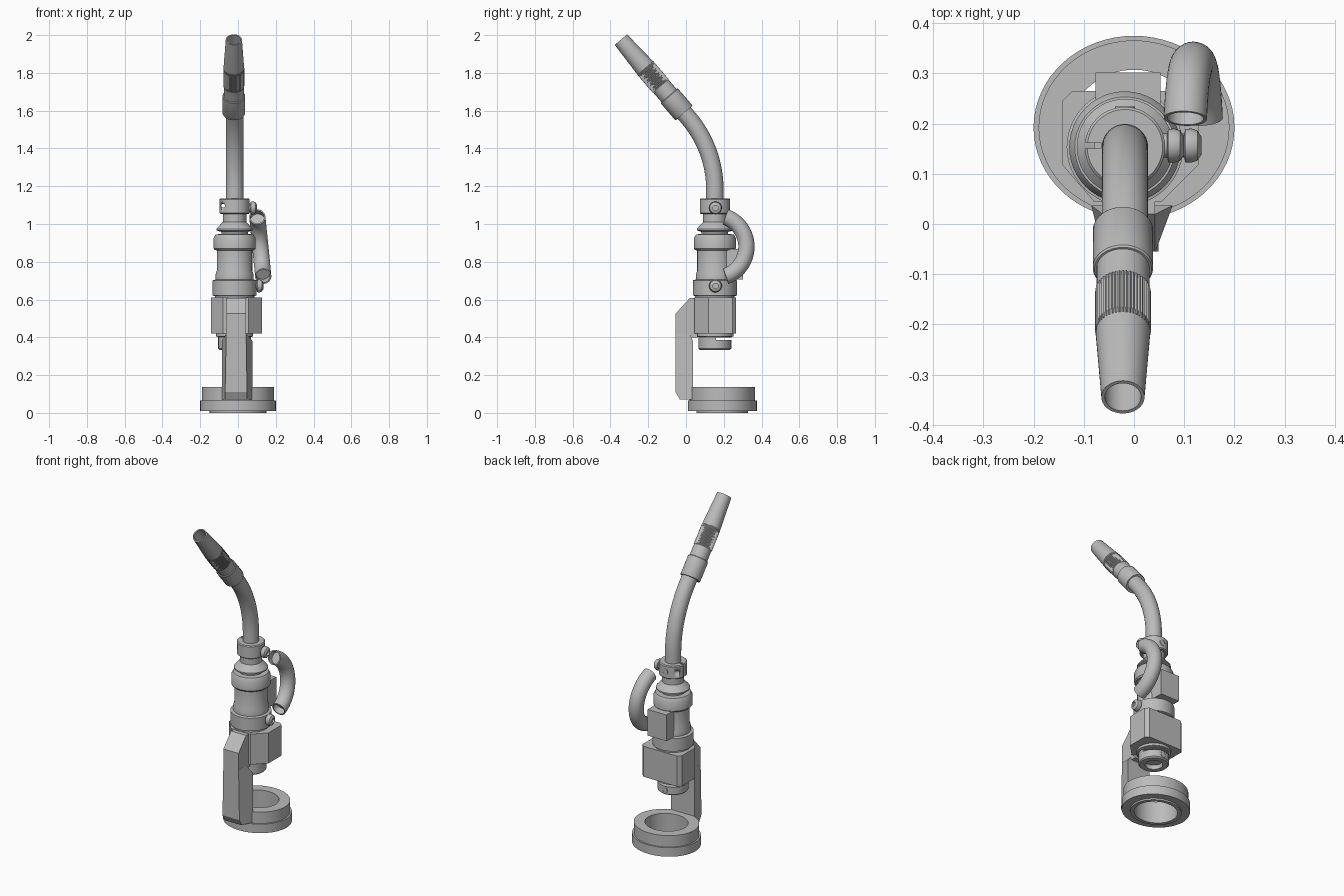
import bpy, bmesh, math
from mathutils import Vector, Matrix

if "Cube" in bpy.data.objects:
    bpy.data.objects.remove(bpy.data.objects["Cube"], do_unlink=True)

GREY = (0.5, 0.5, 0.5, 1)
steel = bpy.data.materials.new("plain grey")
steel.diffuse_color = GREY
steel.use_nodes = True
steel.node_tree.nodes["Principled BSDF"].inputs["Base Color"].default_value = GREY

AX, AY = -0.018, 0.153          # main vertical axis
X, Y, Z = Vector((1, 0, 0)), Vector((0, 1, 0)), Vector((0, 0, 1))


def finish(name, bm, smooth=True):
    bmesh.ops.recalc_face_normals(bm, faces=bm.faces)
    mesh = bpy.data.meshes.new(name)
    bm.to_mesh(mesh)
    bm.free()
    mesh.materials.append(steel)
    obj = bpy.data.objects.new(name, mesh)
    bpy.context.collection.objects.link(obj)
    if smooth:
        bpy.ops.object.select_all(action="DESELECT")
        obj.select_set(True)
        bpy.context.view_layer.objects.active = obj
        bpy.ops.object.shade_smooth_by_angle(angle=math.radians(35))
    return obj


def sweep(name, rings, side=X, segs=48, closed=False, ridge=0):
    """Skin circular rings given as (centre, direction, radius)."""
    bm = bmesh.new()
    loops = []
    for centre, direction, radius in rings:
        d = direction.normalized()
        u = (side - d * side.dot(d)).normalized()
        v = d.cross(u)
        loop = []
        for i in range(segs):
            a = math.tau * i / segs
            r = radius - ridge * (i % 2)
            loop.append(bm.verts.new(centre + (u * math.cos(a) + v * math.sin(a)) * r))
        loops.append(loop)
    pairs = list(zip(loops, loops[1:]))
    if closed:
        pairs.append((loops[-1], loops[0]))
    else:
        bm.faces.new(loops[0])
        bm.faces.new(loops[-1])
    for a, b in pairs:
        for i in range(segs):
            j = (i + 1) % segs
            bm.faces.new((a[i], a[j], b[j], b[i]))
    return finish(name, bm)


def turned(name, profile, origin=Vector((AX, AY, 0)), axis=Z, **kw):
    """Lathe a profile of (radius, distance along axis)."""
    side = Y if abs(axis.x) > 0.5 else X
    return sweep(name, [(origin + axis * h, axis, r) for r, h in profile], side, **kw)


def prism(name, outline, axis, low, high):
    """Extrude a 2D outline along x (outline is y, z) or z (outline is x, y)."""
    bm = bmesh.new()
    place = (lambda p: (low, *p)) if axis == "x" else (lambda p: (*p, low))
    face = bm.faces.new([bm.verts.new(place(p)) for p in outline])
    out = bmesh.ops.extrude_face_region(bm, geom=[face])
    move = (X if axis == "x" else Z) * (high - low)
    bmesh.ops.translate(bm, vec=move, verts=[v for v in out["geom"] if isinstance(v, bmesh.types.BMVert)])
    return finish(name, bm, False)


def box(name, lo, hi):
    return prism(name, [(lo[0], lo[1]), (hi[0], lo[1]), (hi[0], hi[1]), (lo[0], hi[1])], "z", lo[2], hi[2])


def cut(target, cutter):
    mod = target.modifiers.new("cut", "BOOLEAN")
    mod.operation = "DIFFERENCE"
    mod.solver = "EXACT"
    mod.object = cutter
    cutter.hide_render = True
    cutter.hide_set(True)


# Floor ring, slightly oval
ring = turned("base_ring", [(0.127, 0), (0.15, 0), (0.15, 0.01), (0.2, 0.01), (0.2, 0.066),
                            (0.19, 0.066), (0.19, 0.137), (0.126, 0.137)],
              origin=Vector((0, 0, 0)), closed=True, segs=64)
ring.data.transform(Matrix.Translation((0, 0.192, 0)) @ Matrix.Diagonal((1, 0.913, 1, 1)))

# Upright bracket: wide lower blade with chamfered front corners, narrow upper arm
blade = prism("bracket_blade", [(-0.055, 0.11), (-0.032, 0.07), (0.037, 0.07), (0.037, 0.38),
                                (0.02, 0.42), (-0.055, 0.42)], "x", -0.085, 0.077)
bm = bmesh.new()
bm.from_mesh(blade.data)
for v in bm.verts:
    middle = -0.01
    if v.co.z > 0.4:
        v.co.x = middle + (v.co.x + 0.004) * 0.65
    elif v.co.y < -0.03:
        v.co.x = middle + (v.co.x + 0.004) * 0.72
bm.to_mesh(blade.data)
bm.free()
prism("bracket_arm", [(-0.055, 0.4), (0.06, 0.4), (0.06, 0.608), (0.02, 0.608), (-0.055, 0.525)],
      "x", -0.062, 0.042)

# Chamfered mounting block
prism("mounting_block", [(-0.08, 0.045), (0.055, 0.045), (0.128, 0.118), (0.128, 0.245), (0.108, 0.265),
                         (-0.123, 0.265), (-0.143, 0.245), (-0.143, 0.118)], "z", 0.42, 0.61)

# Lower connector with bore and side slot
connector = turned("lower_connector", [(0.05, 0.36), (0.05, 0.333), (0.08, 0.333), (0.087, 0.34),
                                       (0.087, 0.402), (0.098, 0.405), (0.098, 0.43)])
cut(connector, box("connector_slot_cutter", (-0.2, 0.16, 0.385), (0.2, 0.3, 0.4)))

# Main turned body
turned("main_body", [(0.098, 0.6), (0.105, 0.605), (0.105, 0.618), (0.116, 0.622), (0.116, 0.702),
                     (0.1, 0.706), (0.1, 0.735), (0.094, 0.752), (0.094, 0.86), (0.105, 0.862),
                     (0.111, 0.87), (0.111, 0.925), (0.1, 0.945), (0.07, 0.947), (0.07, 0.958),
                     (0.096, 0.966), (0.096, 0.974), (0.068, 1.005), (0.062, 1.01), (0.062, 1.06)])
box("rear_block", (-0.077, 0.18, 0.705), (0.053, 0.302, 0.868))

# Split clamp collar
collar = turned("clamp_collar", [(0.074, 1.053), (0.08, 1.058), (0.08, 1.13), (0.075, 1.135)])
cut(collar, box("collar_slit_cutter", (-0.15, 0.15, 1.0), (-0.066, 0.162, 1.2)))
cut(collar, turned("collar_hole_cutter", [(0.01, -0.1), (0.01, 0.1)],
                   origin=Vector((-0.079, AY, 1.097)), axis=Y, segs=16))

# Button screws with sockets
HEAD = [(0.024, -0.04), (0.024, -0.002), (0.033, 0), (0.034, 0.012), (0.03, 0.024),
        (0.018, 0.032), (0.014, 0.032), (0.014, 0.02)]
for name, spot, axis in (("upper_side_screw", (0.068, 0.156, 1.085), X),
                         ("lower_side_screw", (0.102, 0.156, 0.672), X)):
    turned(name, HEAD, origin=Vector(spot), axis=axis, segs=32)
for name, z, reach in (("collar_rear_screw", 1.095, 0.078), ("connector_rear_screw", 0.362, 0.085)):
    turned(name, [(0.02, -0.02), (0.02, 0.003), (0.013, 0.003), (0.013, -0.012)],
           origin=Vector((AX, AY + reach, z)), axis=Y, segs=24)

# Curved side hose with hollow ends, leaning outward toward the bottom
path = []
for i in range(25):
    a = math.radians(-70 + 140 * i / 24)
    z = 0.88 + 0.167 * math.sin(a)
    spot = Vector((0.118 - 0.1 * (z - 0.88), 0.153 + 0.167 * math.cos(a), z))
    path.append((spot, Vector((-0.1 * math.cos(a), -math.sin(a), math.cos(a)))))
WALL, BORE = 0.043, 0.036
rings = [(p, d, WALL) for p, d in path]
rings = [(*path[2], BORE), (*path[0], BORE)] + rings + [(*path[-1], BORE), (*path[-3], BORE)]
sweep("side_hose", rings, segs=32)

# Swan neck: straight, then bent forward
BEND, RADIUS = math.radians(40.7), 0.59
neck = [(Vector((AX, AY, 1.05)), Z, 0.046)]
for i in range(17):
    a = BEND * i / 16
    neck.append((Vector((AX, AY - RADIUS * (1 - math.cos(a)), 1.18 + RADIUS * math.sin(a))),
                 Vector((0, -math.sin(a), math.cos(a))), 0.046))
aim = neck[-1][1]
neck.append((neck[-1][0] + aim * 0.06, aim, 0.046))
sweep("swan_neck", neck)

# Torch head along the bent axis
start = Vector((AX - 0.004, -0.01, 1.587))
turned("neck_sleeve", [(0.058, 0), (0.06, 0.004), (0.06, 0.118), (0.057, 0.122)], origin=start, axis=aim)
turned("head_collar", [(0.053, 0.11), (0.053, 0.2)], origin=start, axis=aim)
turned("knurled_grip", [(0.0555, 0.19), (0.0555, 0.315)], origin=start, axis=aim, segs=96, ridge=0.003)
turned("nozzle", [(0.054, 0.3), (0.054, 0.325), (0.043, 0.513), (0.036, 0.513), (0.038, 0.4)],
       origin=start, axis=aim)
